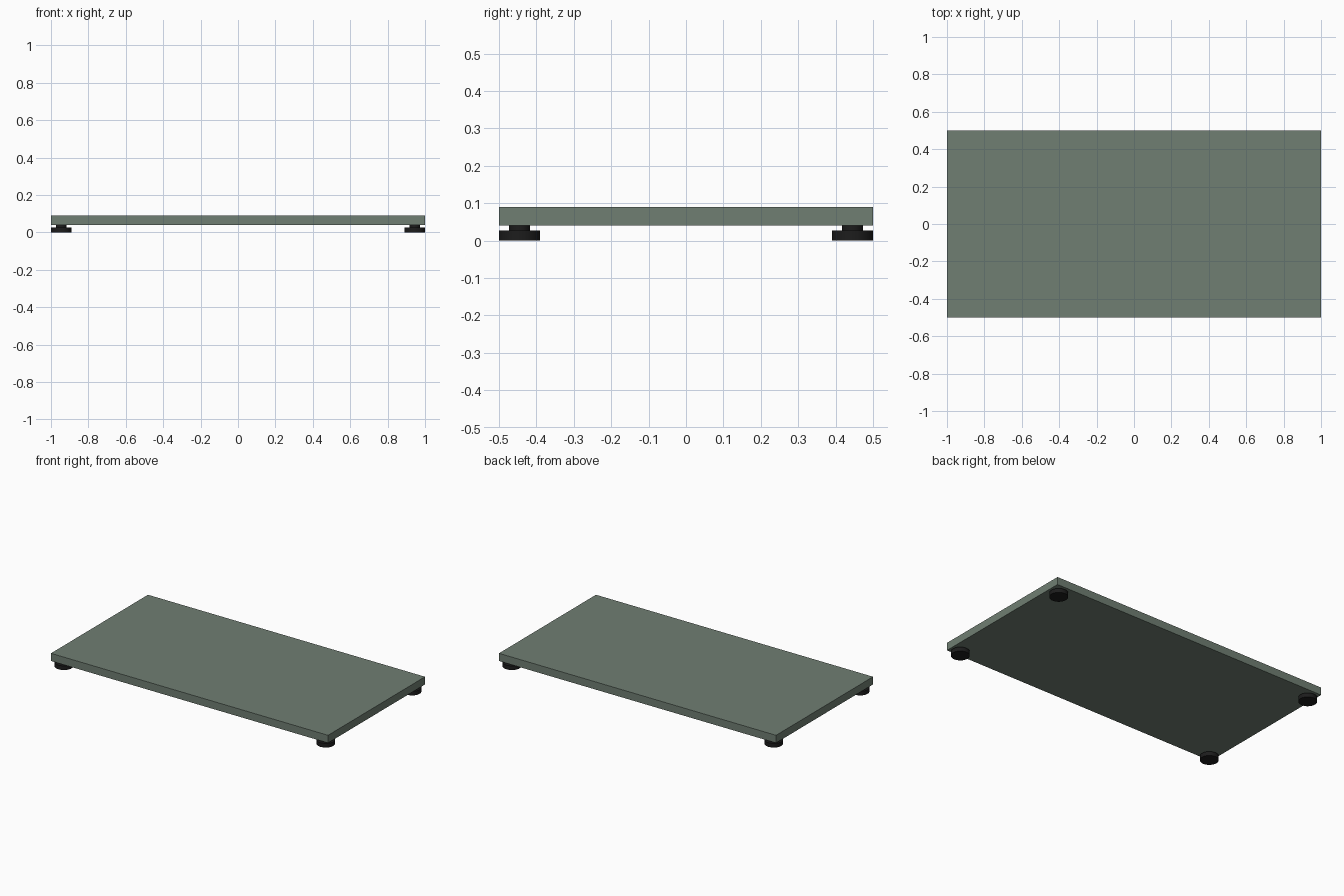
import bpy, bmesh
from mathutils import Matrix

if "Cube" in bpy.data.objects:
    bpy.data.objects.remove(bpy.data.objects["Cube"])


def material(name, color):
    m = bpy.data.materials.new(name)
    m.diffuse_color = color
    m.use_nodes = True
    m.node_tree.nodes["Principled BSDF"].inputs["Base Color"].default_value = m.diffuse_color
    return m


def add_object(name, bm, mat):
    mesh = bpy.data.meshes.new(name)
    bm.to_mesh(mesh)
    bm.free()
    mesh.materials.append(mat)
    obj = bpy.data.objects.new(name, mesh)
    bpy.context.collection.objects.link(obj)
    return obj


def cylinder(bm, radius, z0, z1):
    bmesh.ops.create_cone(bm, cap_ends=True, segments=32, radius1=radius, radius2=radius,
                          depth=z1 - z0, matrix=Matrix.Translation((0, 0, (z0 + z1) / 2)))


green = material("slab_green", (0.16, 0.21, 0.17, 1))
black = material("foot_black", (0.012, 0.012, 0.012, 1))

# Flat slab
bm = bmesh.new()
bmesh.ops.create_cube(bm, size=1, matrix=Matrix.Translation((0, 0, 0.065)) @ Matrix.Diagonal((2, 1, 0.05, 1)))
add_object("slab", bm, green)

# Round foot at each corner: wide pad with a narrow neck
for y_name, y in (("front", -0.445), ("back", 0.445)):
    for x_name, x in (("left", -0.945), ("right", 0.945)):
        bm = bmesh.new()
        cylinder(bm, 0.055, 0, 0.027)
        cylinder(bm, 0.028, 0.027, 0.04)
        foot = add_object(f"{y_name}_{x_name}_foot", bm, black)
        foot.location = (x, y, 0)
        bpy.ops.object.select_all(action='DESELECT')
        foot.select_set(True)
        bpy.context.view_layer.objects.active = foot
        bpy.ops.object.shade_smooth_by_angle()
